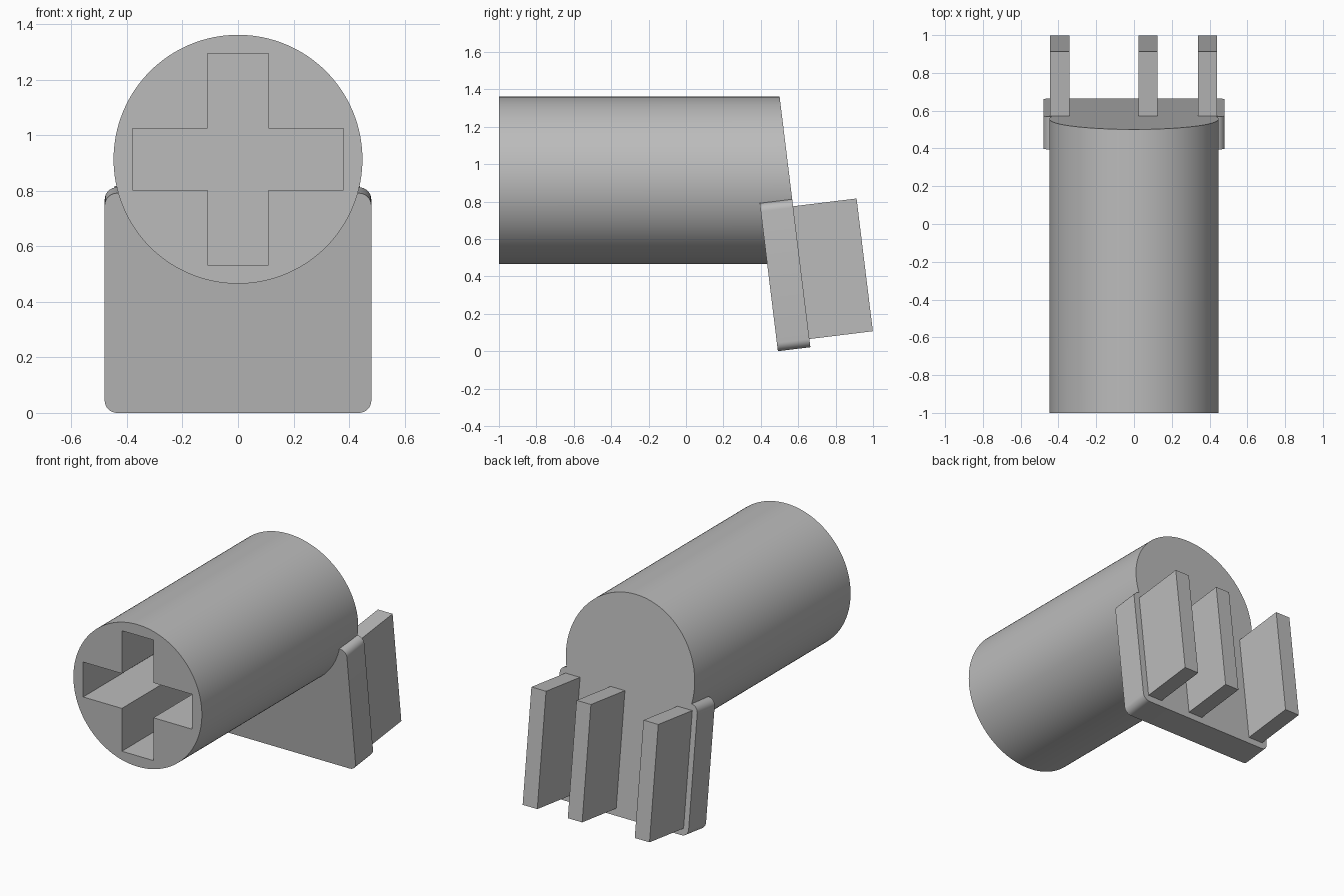
import bpy, bmesh, math
from mathutils import Matrix, Vector

cube = bpy.data.objects.get("Cube")
if cube:
    bpy.data.objects.remove(cube, do_unlink=True)

TILT = math.radians(7)
AXIS_Z, RADIUS = 0.913, 0.448
PLATE_H, PLATE_T, PLATE_W = 0.797, 0.175, 0.96

grey = bpy.data.materials.new("grey plastic")
grey.use_nodes = True
colour = (0.5, 0.5, 0.5, 1)
grey.diffuse_color = colour
grey.node_tree.nodes["Principled BSDF"].inputs["Base Color"].default_value = colour

# Local frame of the tilted plate: origin at the bottom of its rear face
frame = Matrix.Translation((0, 0.665, PLATE_T * math.sin(TILT))) @ Matrix.Rotation(TILT, 4, 'X')


def finish(name, bm):
    bmesh.ops.recalc_face_normals(bm, faces=bm.faces)
    mesh = bpy.data.meshes.new(name)
    bm.to_mesh(mesh)
    bm.free()
    mesh.materials.append(grey)
    obj = bpy.data.objects.new(name, mesh)
    bpy.context.collection.objects.link(obj)
    return obj


def activate(obj):
    bpy.ops.object.select_all(action='DESELECT')
    obj.select_set(True)
    bpy.context.view_layer.objects.active = obj


def smooth(obj):
    activate(obj)
    bpy.ops.object.shade_smooth_by_angle(angle=math.radians(30))


def prism(name, outline, y0, y1, matrix=Matrix()):
    """Extrude an (x, z) outline from y0 to y1."""
    bm = bmesh.new()
    face = bm.faces.new([bm.verts.new((x, y0, z)) for x, z in outline])
    grown = bmesh.ops.extrude_face_region(bm, geom=[face])["geom"]
    verts = [g for g in grown if isinstance(g, bmesh.types.BMVert)]
    bmesh.ops.translate(bm, verts=verts, vec=(0, y1 - y0, 0))
    bmesh.ops.transform(bm, matrix=matrix, verts=bm.verts)
    return finish(name, bm)


def rectangle(x0, x1, z0, z1):
    return [(x0, z0), (x1, z0), (x1, z1), (x0, z1)]


def rounded(x0, x1, z0, z1, r, steps=8):
    points = []
    corners = [(x1 - r, z1 - r), (x0 + r, z1 - r), (x0 + r, z0 + r), (x1 - r, z0 + r)]
    for i, (cx, cz) in enumerate(corners):
        for k in range(steps + 1):
            a = (i + k / steps) * math.pi / 2
            points.append((cx + r * math.cos(a), cz + r * math.sin(a)))
    return points


# Round stem, trimmed at the rear by the plane of the plate
circle = [(RADIUS * math.cos(a), AXIS_Z + RADIUS * math.sin(a))
          for a in (i * math.tau / 128 for i in range(128))]
stem = prism("stem", circle, -1, 0.9)
bm = bmesh.new()
bm.from_mesh(stem.data)
cut = bmesh.ops.bisect_plane(bm, geom=bm.verts[:] + bm.edges[:] + bm.faces[:],
                             plane_co=frame.translation,
                             plane_no=frame.to_3x3() @ Vector((0, 1, 0)), clear_outer=True)
rim = [g for g in cut["geom_cut"] if isinstance(g, bmesh.types.BMEdge)]
bmesh.ops.contextual_create(bm, geom=rim)
bmesh.ops.recalc_face_normals(bm, faces=bm.faces)
bm.to_mesh(stem.data)
bm.free()

# Cross-shaped socket in the front end
w, l = 0.11, 0.38
cross = [(w, w), (w, l), (-w, l), (-w, w), (-l, w), (-l, -w),
         (-w, -w), (-w, -l), (w, -l), (w, -w), (l, -w), (l, w)]
cutter = prism("socket_cutter", [(x, z + AXIS_Z) for x, z in cross], -1.1, -0.2)
cutter.hide_render = True
socket = stem.modifiers.new("socket", 'BOOLEAN')
socket.operation = 'DIFFERENCE'
socket.solver = 'EXACT'
socket.object = cutter
activate(stem)
bpy.ops.object.modifier_apply(modifier="socket")
bpy.data.objects.remove(cutter, do_unlink=True)
smooth(stem)

# Tilted plate with rounded corners
half = PLATE_W / 2
smooth(prism("back_plate", rounded(-half, half, 0, PLATE_H, 0.045), -PLATE_T, 0, frame))

# Plain upright ribs standing out from the plate
for name, x0, x1 in (("right_rib", -0.445, -0.342),
                     ("middle_rib", 0.025, 0.125),
                     ("left_rib", 0.338, 0.44)):
    prism(name, rectangle(x0, x1, 0.044, 0.759), -0.01, 0.342, frame)
